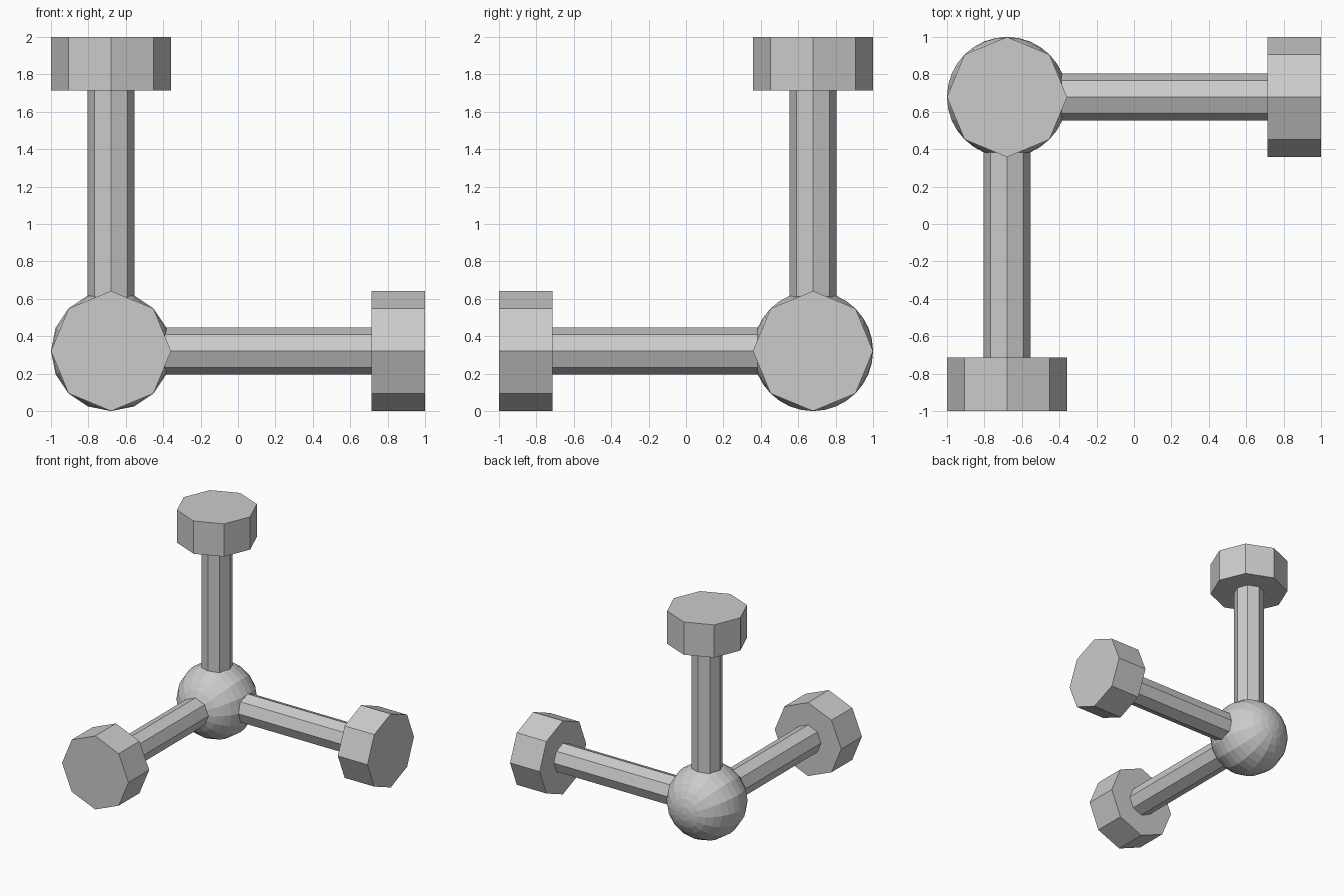
import bpy, math
from mathutils import Vector

if "Cube" in bpy.data.objects:
    bpy.data.objects.remove(bpy.data.objects["Cube"])

R = 0.321          # ball and cap radius
ROD_R = 0.126
CAP_T = 0.286      # cap thickness
LENGTH = 2.0 - R   # ball centre to outer cap face
ORIGIN = Vector((-1 + R, 1 - R, R))

# axis direction and rotation of each arm
ARMS = {
    "right": (Vector((1, 0, 0)), (0, math.pi / 2, 0)),
    "front": (Vector((0, -1, 0)), (math.pi / 2, 0, 0)),
    "upper": (Vector((0, 0, 1)), (0, 0, 0)),
}


def octagon_bar(name, radius, start, end, direction, rotation):
    # eight-sided prism, corners on the axes
    bpy.ops.mesh.primitive_cylinder_add(
        vertices=8, radius=radius, depth=end - start,
        location=ORIGIN + direction * (start + end) / 2, rotation=rotation)
    bpy.context.object.name = name


# corner ball, poles along y
bpy.ops.mesh.primitive_uv_sphere_add(
    segments=16, ring_count=16, radius=R,
    location=ORIGIN, rotation=(math.pi / 2, 0, 0))
bpy.context.object.name = "corner_ball"

# three rods with end caps
for side, (direction, rotation) in ARMS.items():
    octagon_bar(side + "_rod", ROD_R, 0, LENGTH - CAP_T, direction, rotation)
    octagon_bar(side + "_cap", R, LENGTH - CAP_T, LENGTH, direction, rotation)
